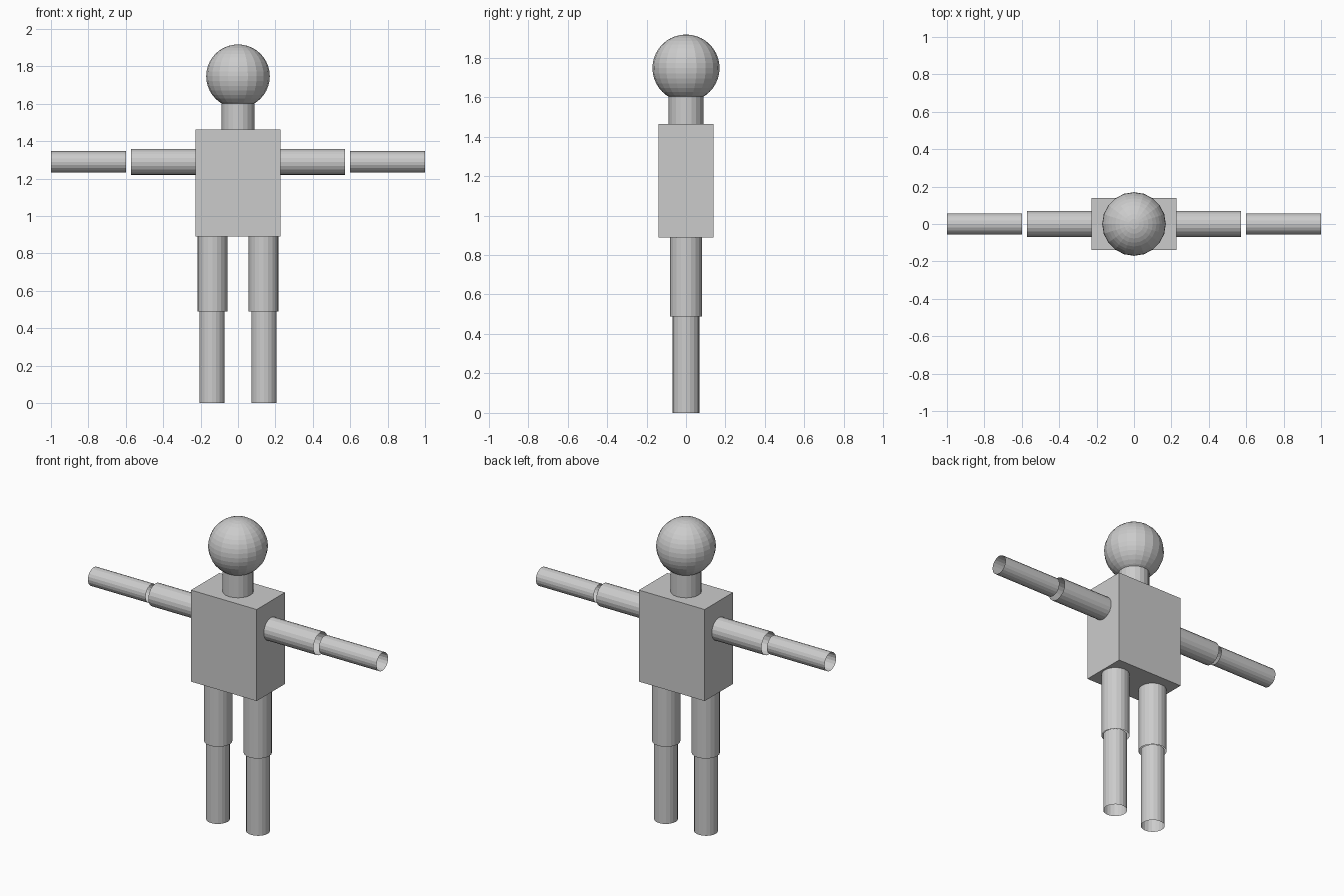
import bpy
from math import pi

if "Cube" in bpy.data.objects:
    bpy.data.objects.remove(bpy.data.objects["Cube"])

SIDES = 20


def tube(name, radius, start, end, axis="Z", x=0.0, z=0.0):
    """Open-ended tube running from start to end along Z or X."""
    mid, length = (start + end) / 2, abs(end - start)
    along_x = axis == "X"
    bpy.ops.mesh.primitive_cylinder_add(
        vertices=SIDES, radius=radius, depth=length, end_fill_type='NOTHING',
        location=(mid, 0, z) if along_x else (x, 0, mid),
        rotation=(0, pi / 2, 0) if along_x else (0, 0, 0))
    bpy.context.object.name = name


# Torso block
bpy.ops.mesh.primitive_cube_add(size=1, location=(0, 0, 1.176))
torso = bpy.context.object
torso.name = "torso"
torso.scale = (0.455, 0.28, 0.573)

# Head and neck
bpy.ops.mesh.primitive_uv_sphere_add(segments=SIDES, ring_count=SIDES,
                                     radius=0.17, location=(0, 0, 1.747))
bpy.context.object.name = "head"
tube("neck", 0.088, 1.46, 1.62)

# Arms and legs, one set per side
for side, s in (("left", 1), ("right", -1)):
    tube(f"{side}_upper_arm", 0.07, s * 0.215, s * 0.572, "X", z=1.289)
    tube(f"{side}_forearm", 0.057, s * 0.6, s * 1.0, "X", z=1.289)
    tube(f"{side}_thigh", 0.08, 0.489, 0.895, x=s * 0.137)
    tube(f"{side}_shin", 0.068, 0.0, 0.495, x=s * 0.139)
